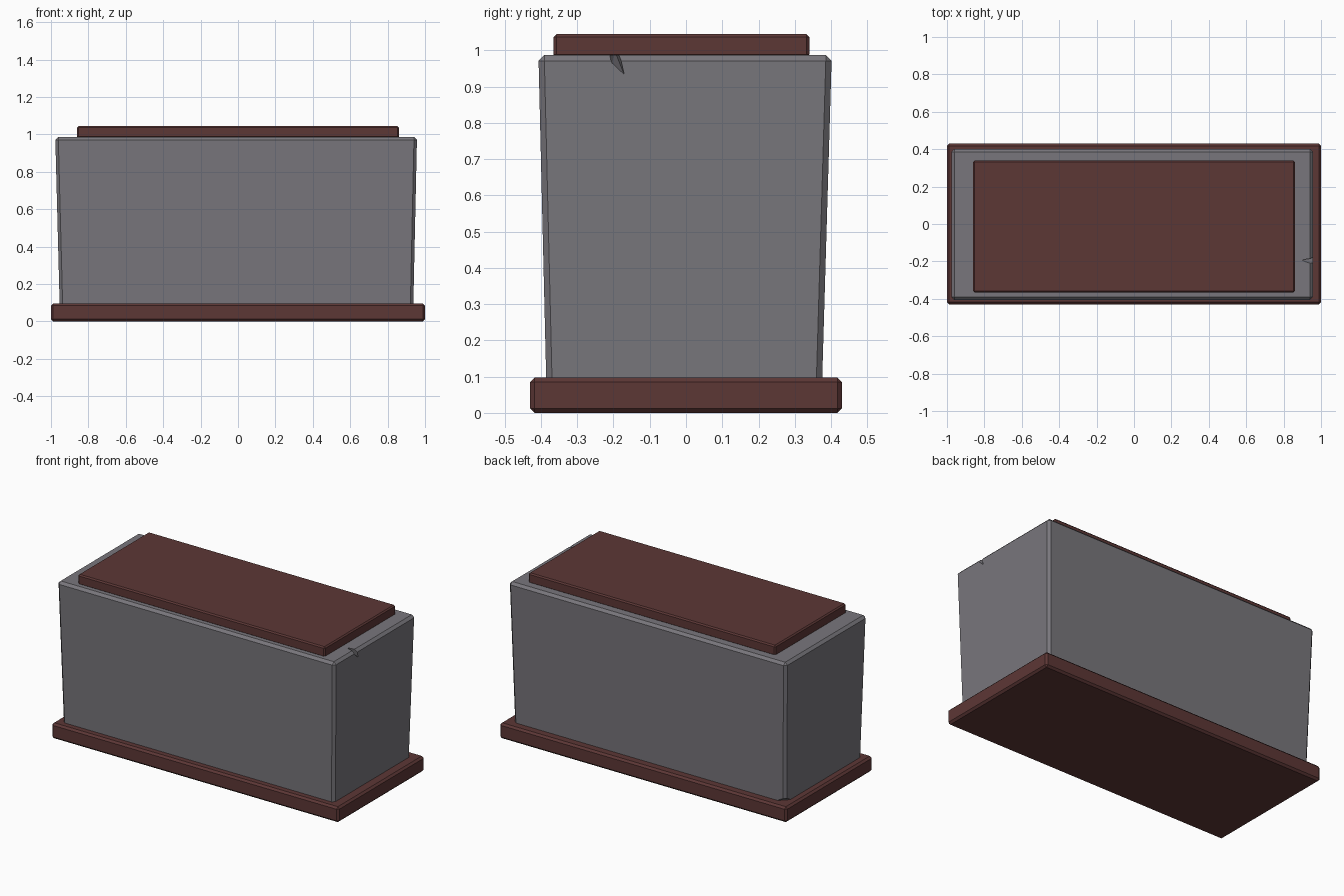
import bpy, bmesh

if "Cube" in bpy.data.objects:
    bpy.data.objects.remove(bpy.data.objects["Cube"])


def material(name, rgb):
    m = bpy.data.materials.new(name)
    m.diffuse_color = (*rgb, 1)
    m.use_nodes = True
    m.node_tree.nodes["Principled BSDF"].inputs["Base Color"].default_value = m.diffuse_color
    return m


stone = material("grey stone", (0.19, 0.183, 0.202))
brown = material("dark red brown", (0.108, 0.038, 0.036))


def finish(bm, name, mat):
    bmesh.ops.recalc_face_normals(bm, faces=bm.faces[:])
    me = bpy.data.meshes.new(name)
    bm.to_mesh(me)
    bm.free()
    me.materials.append(mat)
    ob = bpy.data.objects.new(name, me)
    bpy.context.collection.objects.link(ob)
    return ob


def hull(points, name, mat, bevel=0.0):
    """Convex block through the given points, with chamfered edges."""
    bm = bmesh.new()
    for p in points:
        bm.verts.new(p)
    bmesh.ops.convex_hull(bm, input=bm.verts[:])
    bmesh.ops.dissolve_limit(bm, angle_limit=0.01, verts=bm.verts[:], edges=bm.edges[:])
    if bevel:
        bmesh.ops.bevel(bm, geom=bm.edges[:], offset=bevel, segments=1,
                        affect='EDGES', profile=0.5)
    return finish(bm, name, mat)


def block(name, bottom, top, mat, bevel):
    """bottom / top = (x0, x1, y0, y1, z)"""
    pts = [(x, y, r[4]) for r in (bottom, top) for x in r[:2] for y in r[2:4]]
    return hull(pts, name, mat, bevel)


# Plinth and lid slabs
block("base_slab", (-1, 1, -0.43, 0.43, 0), (-1, 1, -0.43, 0.43, 0.097), brown, 0.012)
block("lid_slab", (-0.86, 0.86, -0.365, 0.34, 0.98),
      (-0.86, 0.86, -0.365, 0.34, 1.045), brown, 0.008)

# Stone body, slightly wider at the top
body = block("stone_body", (-0.953, 0.937, -0.385, 0.375, 0.07),
             (-0.977, 0.957, -0.407, 0.402, 0.987), stone, 0.016)

# Chips: notch with a crack in the right rim, worn rim beside it, broken rear left foot
chips = [
    [(0.885, -0.197, 1.0), (0.99, -0.235, 1.0), (0.99, -0.18, 1.0),
     (0.975, -0.205, 0.955), (0.975, -0.163, 0.915)],
    [(0.925, -0.21, 1.0), (0.99, -0.37, 1.0), (0.99, -0.20, 1.0),
     (0.99, -0.37, 0.978), (0.99, -0.205, 0.962)],
    [(-0.99, 0.42, 0.05), (-0.99, 0.42, 0.17), (-0.99, 0.29, 0.10),
     (-0.86, 0.42, 0.10), (-0.925, 0.35, 0.09)],
]
bpy.context.view_layer.objects.active = body
for i, pts in enumerate(chips):
    cutter = hull(pts, "chip_cutter", stone)
    cutter.hide_render = True
    mod = body.modifiers.new("chip", 'BOOLEAN')
    mod.operation = 'DIFFERENCE'
    mod.solver = 'EXACT'
    mod.object = cutter
    bpy.ops.object.modifier_apply(modifier=mod.name)
    bpy.data.objects.remove(cutter)
